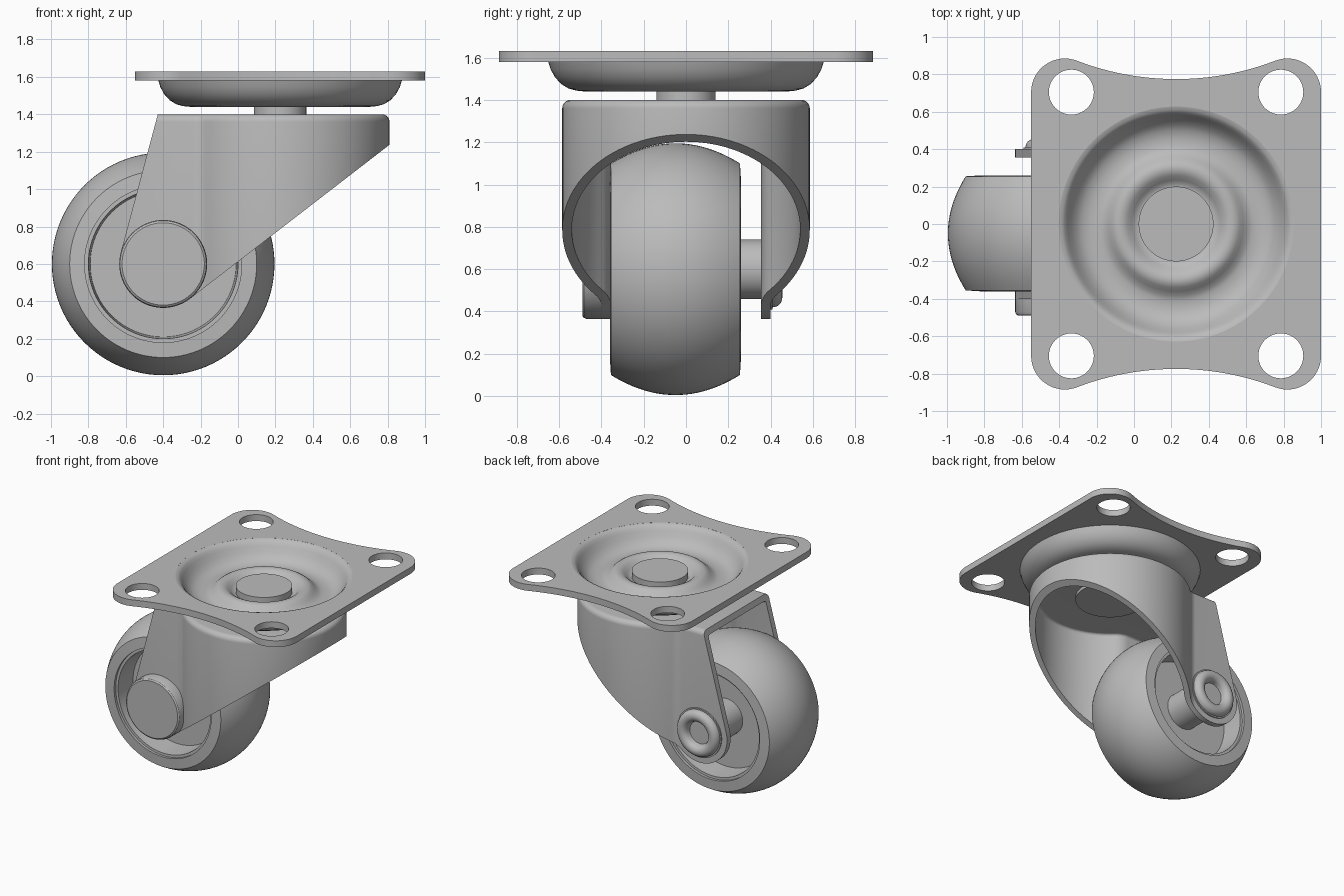
import bpy, bmesh, math
from mathutils import Vector, Matrix

cube = bpy.data.objects.get("Cube")
if cube:
    bpy.data.objects.remove(cube, do_unlink=True)

PIVOT_X = 0.225                 # swivel axis
WHEEL = Vector((-0.4, 0, 0.6))  # axle position
SEGMENTS = 96

steel = bpy.data.materials.new("plain grey")
steel.use_nodes = True
GREY = (0.5, 0.5, 0.5, 1)
steel.diffuse_color = GREY
steel.node_tree.nodes["Principled BSDF"].inputs["Base Color"].default_value = GREY


def finish(name, bm):
    """Turn a bmesh into a named grey object."""
    bmesh.ops.recalc_face_normals(bm, faces=bm.faces)
    mesh = bpy.data.meshes.new(name)
    bm.to_mesh(mesh)
    bm.free()
    mesh.materials.append(steel)
    obj = bpy.data.objects.new(name, mesh)
    bpy.context.collection.objects.link(obj)
    return obj


def loft(name, rings):
    """Join equal-length rings of points and cap both ends."""
    bm = bmesh.new()
    loops = [[bm.verts.new(p) for p in ring] for ring in rings]
    n = len(loops[0])
    for a, b in zip(loops, loops[1:]):
        for i in range(n):
            j = (i + 1) % n
            bm.faces.new((a[i], a[j], b[j], b[i]))
    bm.faces.new(loops[0])
    bm.faces.new(loops[-1])
    return finish(name, bm)


def lathe(name, profile, origin, axis="Z"):
    """Spin (radius, height) points; a zero radius closes the end."""
    bm = bmesh.new()
    verts = [bm.verts.new((r, 0, h)) for r, h in profile]
    edges = [bm.edges.new(pair) for pair in zip(verts, verts[1:])]
    bmesh.ops.spin(bm, geom=verts + edges, axis=(0, 0, 1), cent=(0, 0, 0),
                   angle=math.tau, steps=SEGMENTS, use_duplicate=False)
    bmesh.ops.remove_doubles(bm, verts=bm.verts, dist=0.0001)
    turn = Matrix.Rotation(-math.pi / 2, 4, "X") if axis == "Y" else Matrix()
    bm.transform(Matrix.Translation(origin) @ turn)
    return finish(name, bm)


def arc(cx, cy, r, start, end, steps):
    angles = [math.radians(start + (end - start) * i / steps) for i in range(steps + 1)]
    return [(cx + r * math.cos(a), cy + r * math.sin(a)) for a in angles]


def boolean(obj, cutter, operation):
    mod = obj.modifiers.new("cut", "BOOLEAN")
    mod.object, mod.operation, mod.solver = cutter, operation, "EXACT"
    bpy.context.view_layer.objects.active = obj
    with bpy.context.temp_override(object=obj, active_object=obj):
        bpy.ops.object.modifier_apply(modifier=mod.name)
    bpy.data.objects.remove(cutter, do_unlink=True)


# Mounting plate: rounded corners joined by hollow front and back edges
sweep = 21
corner_x, corner_y, corner_r = 0.595, 0.705, 0.18
edge_r = (corner_x - corner_r * math.sin(math.radians(sweep))) / math.sin(math.radians(sweep))
edge_y = corner_y + (corner_r + edge_r) * math.cos(math.radians(sweep))
edge_r = corner_x / math.sin(math.radians(sweep)) - corner_r
half = arc(corner_x, corner_y, corner_r, 0, 90 + sweep, 16)
half += arc(0, edge_y, edge_r, 270 + sweep, 270 - sweep, 24)[1:-1]
half += arc(-corner_x, corner_y, corner_r, 90 - sweep, 180, 16)
outline = half + [(-x, -y) for x, y in half]
plate = loft("mounting_plate", [[(PIVOT_X + x, y, z) for x, y in outline] for z in (1.58, 1.63)])


def drill(x, y, r):
    tool = loft("drill", [[(px, py, z) for px, py in arc(x, y, r, 0, 360, SEGMENTS)[:-1]]
                          for z in (1.4, 1.8)])
    boolean(plate, tool, "DIFFERENCE")


for sx in (-1, 1):
    for sy in (-1, 1):
        drill(PIVOT_X + sx * 0.56, sy * 0.705, 0.12)
drill(PIVOT_X, 0, 0.628)

# Pressed bearing dish with a raised ring
dish = [(0.2, 1.5), (0.215, 1.503), (0.235, 1.52), (0.26, 1.542), (0.28, 1.552), (0.3, 1.555),
        (0.32, 1.552), (0.34, 1.54), (0.36, 1.52), (0.385, 1.5), (0.41, 1.49), (0.46, 1.49),
        (0.5, 1.5), (0.53, 1.52), (0.56, 1.555), (0.58, 1.59), (0.595, 1.612), (0.61, 1.625),
        (0.63, 1.63), (0.63, 1.585), (0.652, 1.582), (0.64, 1.545), (0.62, 1.508),
        (0.59, 1.475), (0.555, 1.454), (0.52, 1.444), (0.48, 1.44), (0.1, 1.44)]
lathe("bearing_dish", dish, (PIVOT_X, 0, 0))

# Swivel pin with its heads
lathe("swivel_pin", [(0, 1.55), (0.2, 1.55), (0.2, 1.47), (0.14, 1.47), (0.14, 1.36),
                     (0.25, 1.36), (0.25, 1.33), (0, 1.33)], (PIVOT_X, 0, 0))


def fork_plan(inset, end_x):
    """Round housing that blends into two parallel legs."""
    radius, leg, fillet = 0.585 - inset, 0.4 - inset, 0.1 + inset
    cy = leg + fillet
    cx = -math.sqrt((radius + fillet) ** 2 - cy ** 2)
    meet = math.degrees(math.atan2(cy, cx))
    side = arc(0, 0, radius, 0, meet, 40)
    side += arc(cx, cy, fillet, meet - 180, -90, 8)[1:]
    side = [(PIVOT_X + x, y) for x, y in side] + [(end_x, leg)]
    return side + [(x, -y) for x, y in reversed(side[1:])]


def fork_solid(name, inset, bottom, top, end_x, rounding):
    levels = [(inset, bottom)]
    for i in range(7):
        a = math.pi / 2 * i / 6
        levels.append((inset + rounding * (1 - math.cos(a)), top - rounding * (1 - math.sin(a))))
    return loft(name, [[(x, y, z) for x, y in fork_plan(d, end_x)] for d, z in levels])


# Fork: hollow shell trimmed to a slanted side outline
fork = fork_solid("fork", 0, 0.2, 1.4, -0.8, 0.04)
boolean(fork, fork_solid("fork_hollow", 0.045, 0.1, 1.355, -1.0, 0.02), "DIFFERENCE")
trim = arc(WHEEL.x, WHEEL.z, 0.235, 165, 307.6, 32)
trim += [(0.85, 1.268), (0.85, 1.5), (-0.402, 1.5)]
boolean(fork, loft("fork_trim", [[(x, y, z) for x, z in trim] for y in (-0.8, 0.8)]), "INTERSECT")

# Wheel: crowned tread and hollow sides
tread = [(0.505 + 0.09 * math.sqrt(1 - (t / 13) ** 2 * 0.999), 0.3 * t / 12) for t in range(-12, 13)]
tread = [(0.5 + 0.095 * (1 - (t / 12) ** 2), 0.305 * t / 12) for t in range(-12, 13)]
side = [(0, 0.12), (0.39, 0.12), (0.4, 0.29), (0.42, 0.29), (0.42, 0.31)]
wheel = [(r, -h) for r, h in side] + tread + side[::-1]
lathe("wheel", wheel, (WHEEL.x, -0.05, WHEEL.z), "Y")

# Axle with a broad flat head at the front and a hollow rivet at the back
lathe("axle", [(0, -0.38), (0.14, -0.38), (0.14, 0.38), (0, 0.38)], WHEEL, "Y")
lathe("axle_head", [(0, -0.49), (0.22, -0.49), (0.23, -0.483), (0.235, -0.47),
                    (0.235, -0.39), (0, -0.39)], WHEEL, "Y")
rivet = [(0.19, 0.39), (0.19, 0.41)] + arc(0.135, 0.41, 0.045, 0, 180, 12)
lathe("axle_rivet", [(0, 0.39)] + rivet + [(0.08, 0.38), (0, 0.38)], WHEEL, "Y")

# Smooth shading that keeps the pressed edges crisp
bpy.ops.object.select_all(action="DESELECT")
for obj in bpy.context.scene.objects:
    if obj.type == "MESH" and steel.name in obj.data.materials:
        obj.select_set(True)
        bpy.context.view_layer.objects.active = obj
bpy.ops.object.shade_smooth_by_angle(angle=math.radians(30))
